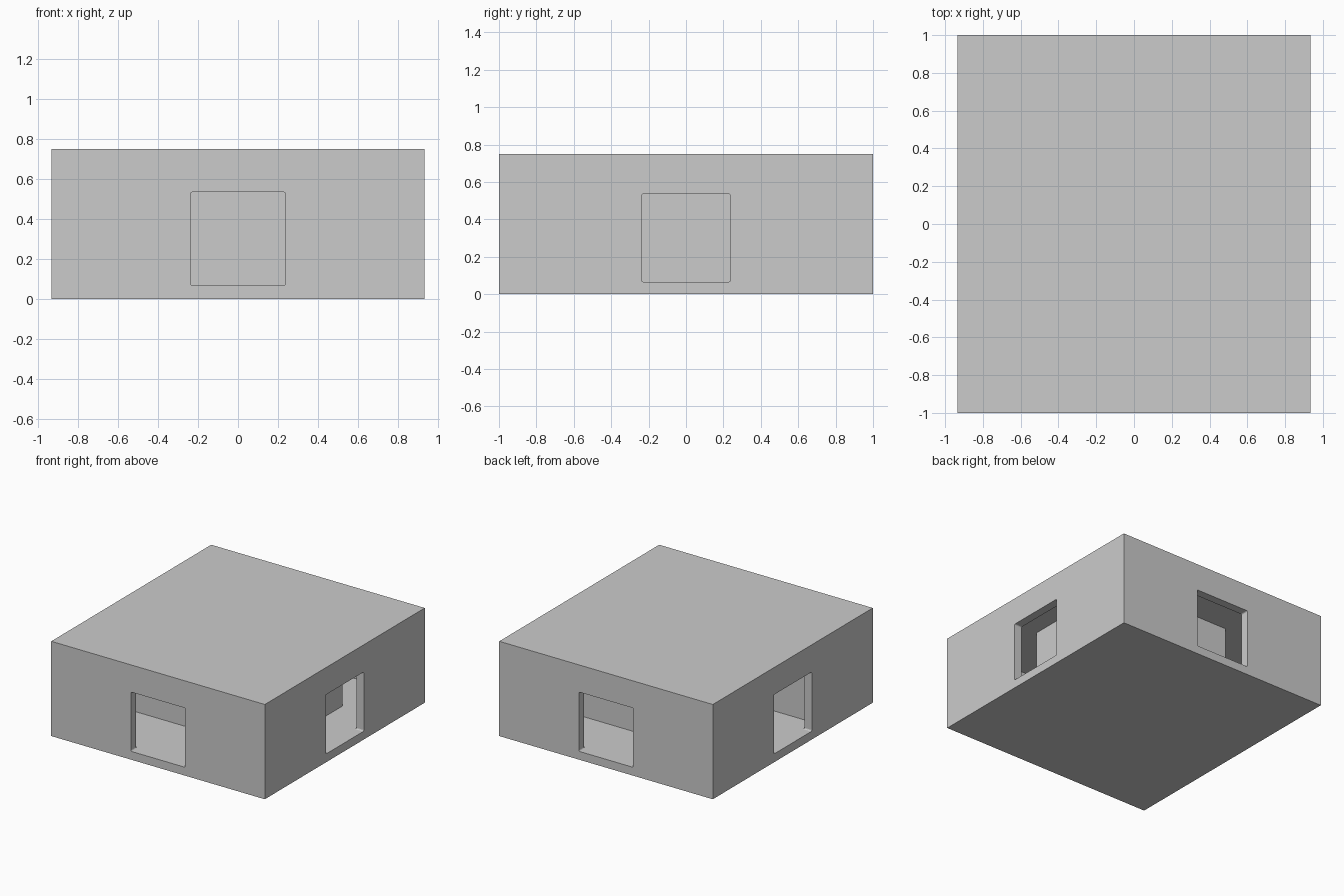
import bpy, bmesh
from mathutils import Matrix, Vector

if "Cube" in bpy.data.objects:
    bpy.data.objects.remove(bpy.data.objects["Cube"])

T = 0.066             # wall thickness
HX, HY, H = 0.935, 1.0, 0.75


def box(name, x0, x1, y0, y1, z0, z1, round_axis=None, radius=0.01):
    """Box from its limits; edges parallel to round_axis may be rounded."""
    bm = bmesh.new()
    bmesh.ops.create_cube(bm, size=1)
    size = Vector((x1 - x0, y1 - y0, z1 - z0))
    mid = Vector((x0 + x1, y0 + y1, z0 + z1)) / 2
    bm.transform(Matrix.Translation(mid) @ Matrix.Diagonal((*size, 1)))
    if round_axis is not None:
        edges = [e for e in bm.edges
                 if abs((e.verts[0].co - e.verts[1].co)[round_axis]) > 1e-4]
        bmesh.ops.bevel(bm, geom=edges, offset=radius, segments=3,
                        profile=0.5, affect='EDGES')
    mesh = bpy.data.meshes.new(name)
    bm.to_mesh(mesh)
    bm.free()
    obj = bpy.data.objects.new(name, mesh)
    bpy.context.collection.objects.link(obj)
    return obj


# Hollow shell with a square opening in each of the four sides
shell = box("outer_shell", -HX, HX, -HY, HY, 0, H)
cutters = [
    box("room_cutter", -HX + T, HX - T, -HY + T, HY - T, T, H - T),
    box("front_back_opening_cutter", -0.238, 0.238, -1.2, 1.2, T, 0.535, 1),
    box("side_opening_cutter", -1.2, 1.2, -0.238, 0.238, T, 0.535, 0),
]
bpy.context.view_layer.objects.active = shell
for cutter in cutters:
    mod = shell.modifiers.new(cutter.name, 'BOOLEAN')
    mod.operation = 'DIFFERENCE'
    mod.solver = 'EXACT'
    mod.object = cutter
    bpy.ops.object.modifier_apply(modifier=mod.name)
for cutter in cutters:
    bpy.data.objects.remove(cutter)

# Inner partitions, floor to ceiling, winding around the middle
box("front_partition", -HX + T, 0.50, -0.43, -0.43 + T, T, H - T)
box("right_partition", 0.50, 0.565, -0.43, 0.50, T, H - T)
box("back_partition", -0.45, 0.50, 0.50 - T, 0.50, T, H - T)
